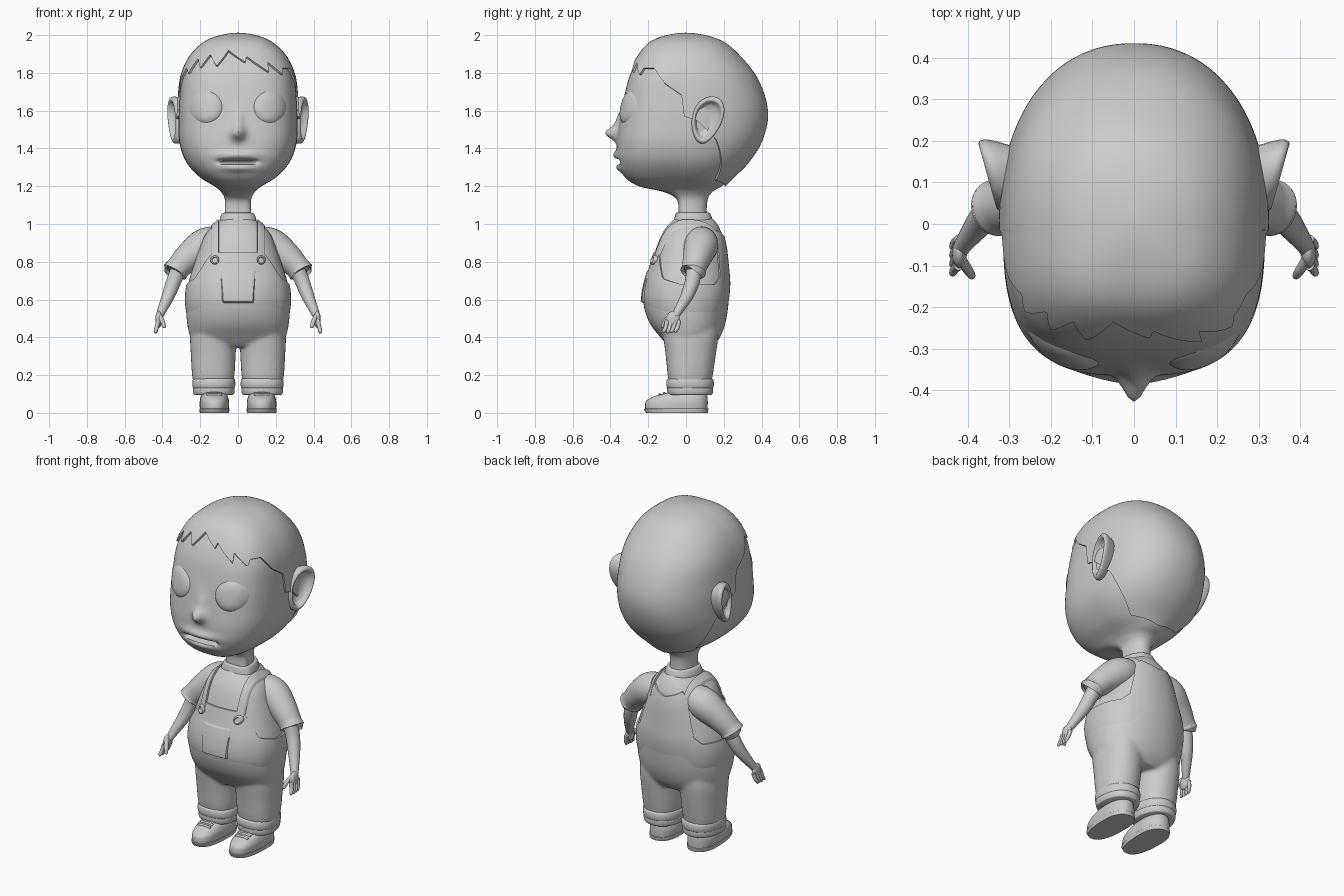
import bpy, bmesh, math
from math import sin, cos, pi
from mathutils import Vector
from mathutils.bvhtree import BVHTree

cube = bpy.data.objects.get("Cube")
if cube:
    bpy.data.objects.remove(cube)

grey = bpy.data.materials.new("plain grey")
grey.use_nodes = True
grey.diffuse_color = (.6, .6, .6, 1)
grey.node_tree.nodes["Principled BSDF"].inputs["Base Color"].default_value = (.6, .6, .6, 1)


def spline(rows, t, pole=False):
    """Smooth curve through rows of numbers, t from 0 to 1."""
    last = len(rows) - 1
    i = min(int(t * last), last - 1)
    k = t * last - i
    b, c = rows[i], rows[i + 1]
    a = rows[i - 1] if i else ([c[0]] + [-v for v in c[1:]] if pole else b)
    d = rows[min(i + 2, last)]
    return [q + k / 2 * (r - p + k * (2 * p - 5 * q + 4 * r - s + k * (3 * (q - r) + s - p)))
            for p, q, r, s in zip(a, b, c, d)]


def grid(name, f, nu, nv, wrap=True, caps=False, mirror=False):
    """Mesh from f(u, v); v runs round the part when wrap is set."""
    bm = bmesh.new()
    cols = nv if wrap else nv + 1
    vs = [[bm.verts.new(f(i / nu, j / nv)) for j in range(cols)] for i in range(nu + 1)]
    for i in range(nu):
        for j in range(nv):
            k = (j + 1) % cols
            bm.faces.new((vs[i][j], vs[i][k], vs[i + 1][k], vs[i + 1][j]))
    if caps:
        bm.faces.new(vs[0])
        bm.faces.new(vs[-1])
    bmesh.ops.remove_doubles(bm, verts=bm.verts, dist=1e-5)
    bmesh.ops.recalc_face_normals(bm, faces=bm.faces)
    mesh = bpy.data.meshes.new(name)
    bm.to_mesh(mesh)
    bm.free()
    ob = bpy.data.objects.new(name, mesh)
    bpy.context.collection.objects.link(ob)
    mesh.materials.append(grey)
    bpy.ops.object.select_all(action='DESELECT')
    ob.select_set(True)
    bpy.context.view_layer.objects.active = ob
    bpy.ops.object.shade_smooth_by_angle(angle=math.radians(50))
    if mirror:
        ob.modifiers.new("mirror", 'MIRROR')
    return ob


def ring(v, z, w, front, back, n=2.3, nb=2.2):
    """Point of a rounded cross-section; v = 0 faces the front."""
    s, c = sin(2 * pi * v), cos(2 * pi * v)
    d, n = (front, n) if c > 0 else (back, nb)
    r = ((abs(s) / max(w, 1e-6)) ** n + (abs(c) / max(d, 1e-6)) ** n) ** (-1 / n)
    return Vector((r * s, -r * c, z))


def loft(name, rows, x=0, n=2.3, nu=40, nv=64, mirror=False):
    return grid(name, lambda u, v: ring(v, *spline(rows, u), n=n) + Vector((x, 0, 0)),
                nu, nv, caps=True, mirror=mirror)


def sweep(name, rows, nu=20, nv=20, mirror=True):
    """Round tube through rows of x, y, z, radius."""
    def f(u, v):
        p = spline(rows, u)
        t = Vector(spline(rows, min(u + .01, 1))[:3]) - Vector(spline(rows, max(u - .01, 0))[:3])
        a = t.cross((0, 1, 0)).normalized()
        b = t.cross(a).normalized()
        return Vector(p[:3]) + p[3] * (a * cos(2 * pi * v) + b * sin(2 * pi * v))
    return grid(name, f, nu, nv, caps=True, mirror=mirror)


def tree(ob):
    return BVHTree.FromPolygons([v.co for v in ob.data.vertices],
                                [p.vertices[:] for p in ob.data.polygons])


def stick(bvh, start, aim, lift):
    """Point on a surface hit by a ray, raised along the ray."""
    start, aim = Vector(start), Vector(aim).normalized()
    return bvh.ray_cast(start, aim)[0] - aim * lift


def steps(keys, a):
    """Straight-line lookup in pairs."""
    for (p, q), (r, s) in zip(keys, keys[1:]):
        if p <= a <= r:
            return q + (s - q) * (a - p) / (r - p)
    return keys[-1][1]


def level(rows, z, pole=False):
    """Where along rows the height z is met."""
    lo, hi = 0, 1
    for _ in range(20):
        mid = (lo + hi) / 2
        lo, hi = (mid, hi) if spline(rows, mid, pole)[0] > z else (lo, mid)
    return lo


# Head and neck: height, half width, front depth, back depth
HEAD = [[2, 0, 0, 0], [1.985, .1, .11, .11], [1.95, .18, .19, .2], [1.88, .25, .25, .28],
        [1.78, .295, .3, .36], [1.66, .31, .33, .41], [1.55, .315, .35, .42],
        [1.43, .31, .365, .385], [1.33, .275, .36, .32], [1.25, .205, .325, .24],
        [1.2, .125, .25, .19], [1.17, .09, .12, .14], [1.13, .07, .05, .115],
        [1.06, .07, .04, .11], [1, .08, .05, .12]]


def bump(x, z, at, sx, sz):
    return math.exp(-(x / sx) ** 2 - ((z - at) / sz) ** 2)


def skull(u, v):
    return ring(v, *spline(HEAD, u, True), n=3)


def face(u, v):
    p = skull(u, v)
    if p.y < -.1:
        x, z = p.x, p.z
        p.y -= .06 * bump(x, z, 1.48, .035, .035) + .02 * bump(x, z, 1.54, .03, .06)
        p.y -= .02 * bump(x, z, 1.365, .1, .022) + .018 * bump(x, z, 1.295, .09, .02)
        p.y += .055 * math.exp(-(x / .095) ** 6 - ((z - 1.33) / .011) ** 4)
    return p


head = grid("head", face, 190, 160)
head_tree = tree(head)

# Hair cap with a jagged fringe
SIDE = [(58, 1.82), (70, 1.74), (86, 1.68), (88, 1.57), (100, 1.55), (118, 1.45), (135, 1.24), (180, 1.21)]
FRINGE = [(-51, 1.79), (-45, 1.87), (-38, 1.82), (-32, 1.89), (-22, 1.83), (-12, 1.91),
          (8, 1.85), (10, 1.88), (30, 1.8), (31, 1.85), (44, 1.785), (47, 1.82)]
HAIRLINE = [(-a, z) for a, z in reversed(SIDE)] + FRINGE + SIDE


def hair(u, v):
    a = (v * 360 + 180) % 360 - 180
    low = level(HEAD, steps(HAIRLINE, a), True)
    centre = Vector((0, 0, 1.6))
    lift = .011 if u < .99 else -.008
    return centre + (skull(low * min(u / .98, 1), v) - centre) * (1 + lift / .35)


grid("hair", hair, 50, 300)


# Eyes follow the face as gently domed discs
def eye(u, v):
    x, z = .17 + .09 * u * cos(2 * pi * v), 1.62 + .087 * u * sin(2 * pi * v)
    return stick(head_tree, (x, -1, z), (0, 1, 0), .022 * (1 - u ** 4) - .004)


grid("eye", eye, 14, 48, mirror=True)

# Ears: dished bowl with a raised rim closing into the head
EAR = [[0, -.004], [.4, -.002], [.68, .01], [.85, .035], [1, .028], [1, 0], [.75, -.07]]


def ear(u, v):
    r, h = spline(EAR, u)
    s, c = sin(2 * pi * v), cos(2 * pi * v)
    y = .112 + r * (.08 * c * (1 + .2 * s) + .025 * s)
    return (.315 + .28 * (y - .11) + h, y, 1.55 + .122 * r * s)


grid("ear", ear, 30, 40, mirror=True)

# Body: torso and trouser legs fused into one soft form
TORSO = [[1.04, .07, .045, .13], [1, .12, .09, .165], [.95, .17, .125, .19], [.88, .2, .155, .208],
         [.78, .235, .185, .22], [.68, .265, .215, .23], [.58, .275, .225, .225],
         [.48, .27, .195, .21], [.4, .25, .135, .18], [.35, .19, .09, .14]]
LEG = [[.48, .11, .13, .17], [.4, .122, .12, .17], [.3, .118, .107, .157],
       [.2, .112, .097, .142], [.14, .1, .085, .13]]
legs = [loft("leg", LEG, x) for x in (-.131, .131)]
body = loft("overalls", TORSO)
body_tree = tree(body)
for leg in legs:
    leg.select_set(True)
bpy.ops.object.join()
fuse = body.modifiers.new("fuse", 'REMESH')
fuse.mode, fuse.voxel_size, fuse.use_smooth_shade = 'VOXEL', .011, True
soft = body.modifiers.new("soften", 'SMOOTH')
soft.factor, soft.iterations = .5, 5

# Bib layer with low armholes and a scooped back
BIB = [(0, .85), (42, .85), (50, .81), (62, .71), (85, .68), (125, .68),
       (135, .72), (142, .9), (150, .97), (162, .95), (180, .93)]


def bib(u, v):
    top = level(TORSO, steps(BIB, 360 * min(v, 1 - v)))
    end = level(TORSO, .5)
    p = ring(v, *spline(TORSO, top + (end - top) * max(0, u - .02) / .98))
    out = -.006 if u == 0 else .008 - .016 * u ** 3
    return p + Vector((p.x, p.y, 0)).normalized() * out


grid("bib", bib, 50, 160)


# Shoulder straps wrap from the bib to the back
def strap(u, v):
    a = math.radians(-2 + 150 * u)
    aim = Vector((0, cos(a), -sin(a)))
    x = .1 + .045 * v
    edge = -.006 if v in (0, 1) else .012
    return stick(body_tree, Vector((x, .04, .81)) - aim, aim, edge)


grid("strap", strap, 50, 10, wrap=False, mirror=True)


# Front pocket
def pocket(u, v):
    rim = u in (0, 1) or v in (0, 1)
    x = (v - .5) * (.2 - .03 * u)
    return stick(body_tree, (x, -1, .76 - .18 * u), (0, 1, 0), -.003 if rim else .012)


grid("pocket", pocket, 20, 20, wrap=False)

# Strap buttons
BUTTON = [[0, .02], [.5, .019], [.7, .026], [1, .02], [1, 0]]


def button(u, v):
    r, h = spline(BUTTON, u)
    x, z = .123 + .023 * r * cos(2 * pi * v), .81 + .023 * r * sin(2 * pi * v)
    return stick(body_tree, (x, -1, z), (0, 1, 0), h)


grid("button", button, 12, 24, mirror=True)

# Shirt collar and sleeves
loft("collar", [[1.06, .073, .05, .12], [1.055, .085, .055, .128], [1.03, .095, .062, .138], [1, .1, .07, .14]])
sweep("sleeve", [[.11, .085, .91, .08], [.18, .08, .885, .09], [.26, .06, .825, .077],
                 [.32, .042, .765, .064], [.333, .038, .748, .068], [.335, .037, .745, .05]], 30, 32)

# Arms and hands
sweep("arm", [[.3, .045, .79, .045], [.335, .037, .71, .04], [.365, .01, .63, .035],
              [.4, -.035, .55, .025], [.417, -.06, .51, .02]])
grid("palm", lambda u, v: (.42 + .018 * sin(pi * u) * cos(2 * pi * v),
                           -.07 + .036 * sin(pi * u) * sin(2 * pi * v) - .012 * (u - .5),
                           .495 + .045 * cos(pi * u)), 16, 24, mirror=True)
for i in range(4):
    y = .021 * i
    sweep("finger", [[.422, y - .1, .49, .012], [.43, y - .107, .455, .011],
                     [.436, y - .118, .427 + .004 * abs(i - 1), .009], [.437, y - .12, .422, .002]], 12, 12)
sweep("thumb", [[.415, -.085, .515, .012], [.4, -.11, .485, .012], [.39, -.125, .455, .009],
                [.389, -.127, .45, .002]], 12, 12)

# Rolled cuffs
for name, z, size in (("upper_cuff", .155, .112), ("lower_cuff", .122, .108)):
    rows = [[z + .026 * cos(a), size + .008 * sin(a) - .006, size + .01 * sin(a) - .018,
             size + .01 * sin(a) + .026] for a in (pi * k / 6 for k in range(7))]
    loft(name, rows, .128, nu=18, mirror=True)

# Shoes, soles, ankles and laces
loft("sole", [[.022, .079, .22, .118], [.018, .08, .222, .119], [0, .077, .212, .115]], .125, 2.6, 8, mirror=True)
shoe = loft("shoe", [[.125, .05, .05, .1], [.11, .06, .09, .108], [.09, .07, .165, .113], [.065, .077, .208, .115],
                     [.04, .078, .217, .115], [.015, .076, .215, .114]], .125, 2.6, 30, mirror=True)
loft("ankle", [[.2, .055, .05, .1], [.1, .055, .05, .1]], .125, nu=4, mirror=True)
shoe_tree = tree(shoe)
for y in (-.14, -.115, -.09):
    rows = [[*stick(shoe_tree, (x, y, 1), (0, 0, -1), 0), .007] for x in (.085, .105, .125, .145, .165)]
    sweep("lace", rows, 12, 10)
